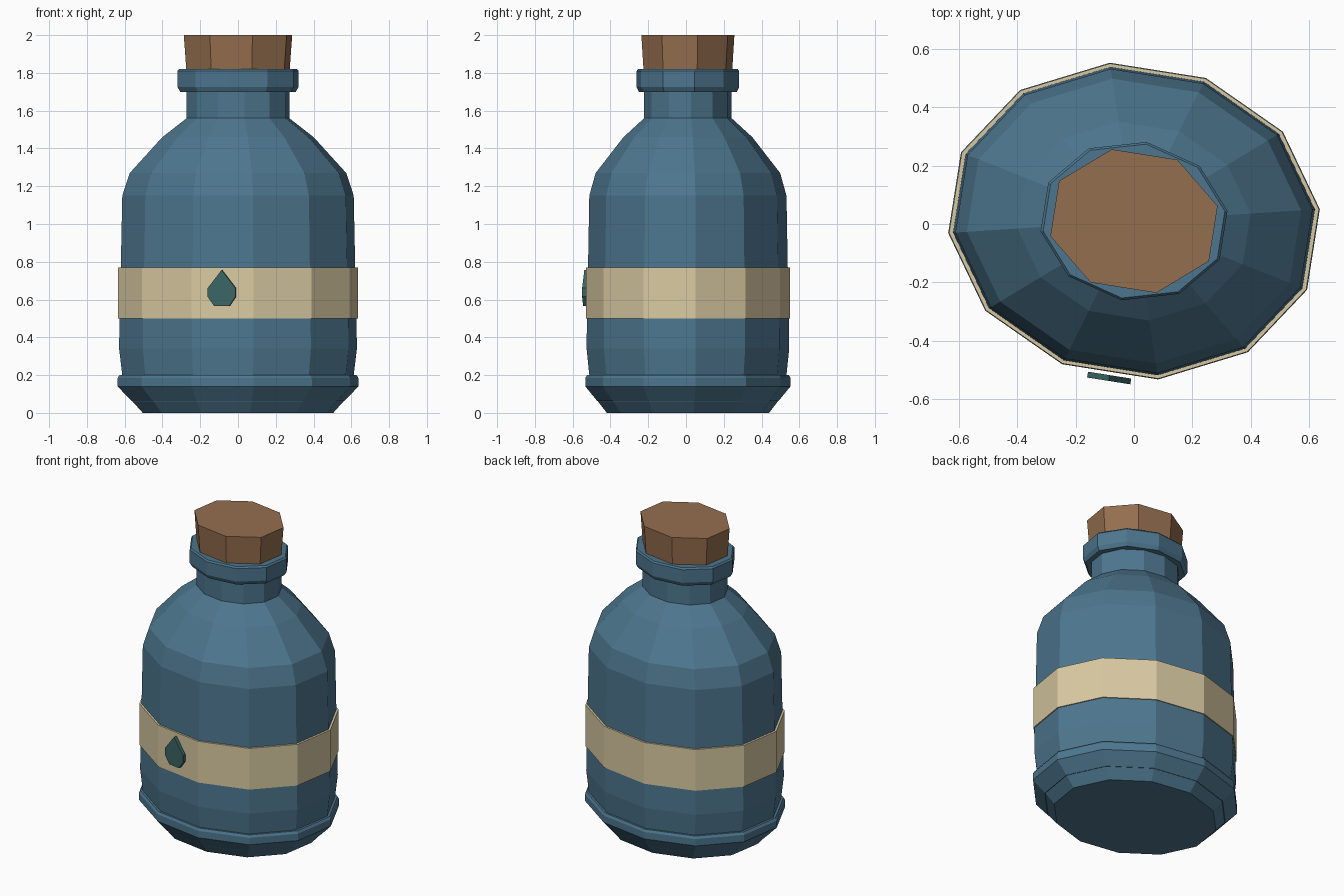
import bpy
import bmesh
from math import cos, sin, pi, radians

if "Cube" in bpy.data.objects:
    bpy.data.objects.remove(bpy.data.objects["Cube"], do_unlink=True)

SQUASH = 0.84          # depth of the oval compared with its width
TURN = radians(-9)     # whole bottle is turned slightly


def material(name, srgb):
    color = [((c / 255 + 0.055) / 1.055) ** 2.4 for c in srgb] + [1.0]
    mat = bpy.data.materials.new(name)
    mat.use_nodes = True
    mat.diffuse_color = color
    bsdf = mat.node_tree.nodes["Principled BSDF"]
    bsdf.inputs["Base Color"].default_value = color
    bsdf.inputs["Roughness"].default_value = 0.8
    return mat


def finish(name, bm, mat):
    bmesh.ops.recalc_face_normals(bm, faces=bm.faces)
    mesh = bpy.data.meshes.new(name)
    bm.to_mesh(mesh)
    bm.free()
    mesh.materials.append(mat)
    obj = bpy.data.objects.new(name, mesh)
    obj.location.y = 0.01
    obj.rotation_euler.z = TURN
    bpy.context.collection.objects.link(obj)
    return obj


def lathe(name, profile, sides, mat, ring=False):
    """Revolve (radius, height) points into an oval; a ring closes on itself."""
    bm = bmesh.new()
    loops = []
    for r, z in profile:
        angles = [2 * pi * (i + 0.5) / sides for i in range(sides)]
        loops.append([bm.verts.new((r * cos(a), SQUASH * r * sin(a), z)) for a in angles])
    pairs = list(zip(loops, loops[1:]))
    if ring:
        pairs.append((loops[-1], loops[0]))
    else:
        bm.faces.new(loops[0])
        bm.faces.new(loops[-1])
    for low, high in pairs:
        for i in range(sides):
            j = (i + 1) % sides
            bm.faces.new((low[i], low[j], high[j], high[i]))
    return finish(name, bm, mat)


glass = material("blue glass", (77, 118, 142))
paper = material("cream label", (217, 201, 162))
cork = material("brown cork", (148, 110, 78))
teal = material("dark teal", (58, 102, 100))

# Bottle body from the foot up to the neck
lathe("bottle_body",
      [(0.51, 0), (0.565, 0.06), (0.62, 0.2), (0.637, 0.34), (0.635, 0.5),
       (0.628, 0.77), (0.62, 1.15), (0.58, 1.27), (0.405, 1.46),
       (0.275, 1.56), (0.275, 1.75)], 12, glass)

# Raised ring around the foot
lathe("base_ring",
      [(0.54, 0.063), (0.57, 0.063), (0.645, 0.14), (0.645, 0.185),
       (0.635, 0.2), (0.54, 0.2)], 12, glass, ring=True)

# Rim around the mouth
lathe("neck_rim",
      [(0.25, 1.7), (0.312, 1.7), (0.327, 1.725), (0.327, 1.81),
       (0.318, 1.82), (0.25, 1.82)], 10, glass, ring=True)

# Stopper
lathe("cork_stopper", [(0.28, 1.76), (0.298, 2.0)], 8, cork)

# Label band
lathe("label_band",
      [(0.6, 0.5), (0.642, 0.5), (0.642, 0.77), (0.6, 0.77)], 12, paper, ring=True)

# Drop emblem in front of the label
half = [(0.04, 0.565), (0.075, 0.615), (0.075, 0.66)]
outline = half + [(0, 0.757)] + [(-x, z) for x, z in reversed(half)]
bm = bmesh.new()
face = bm.faces.new([bm.verts.new((x, -0.555, z)) for x, z in outline])
extruded = bmesh.ops.extrude_face_region(bm, geom=[face], use_keep_orig=True)
back = [v for v in extruded["geom"] if isinstance(v, bmesh.types.BMVert)]
bmesh.ops.translate(bm, verts=back, vec=(0, 0.02, 0))
finish("drop_emblem", bm, teal)
